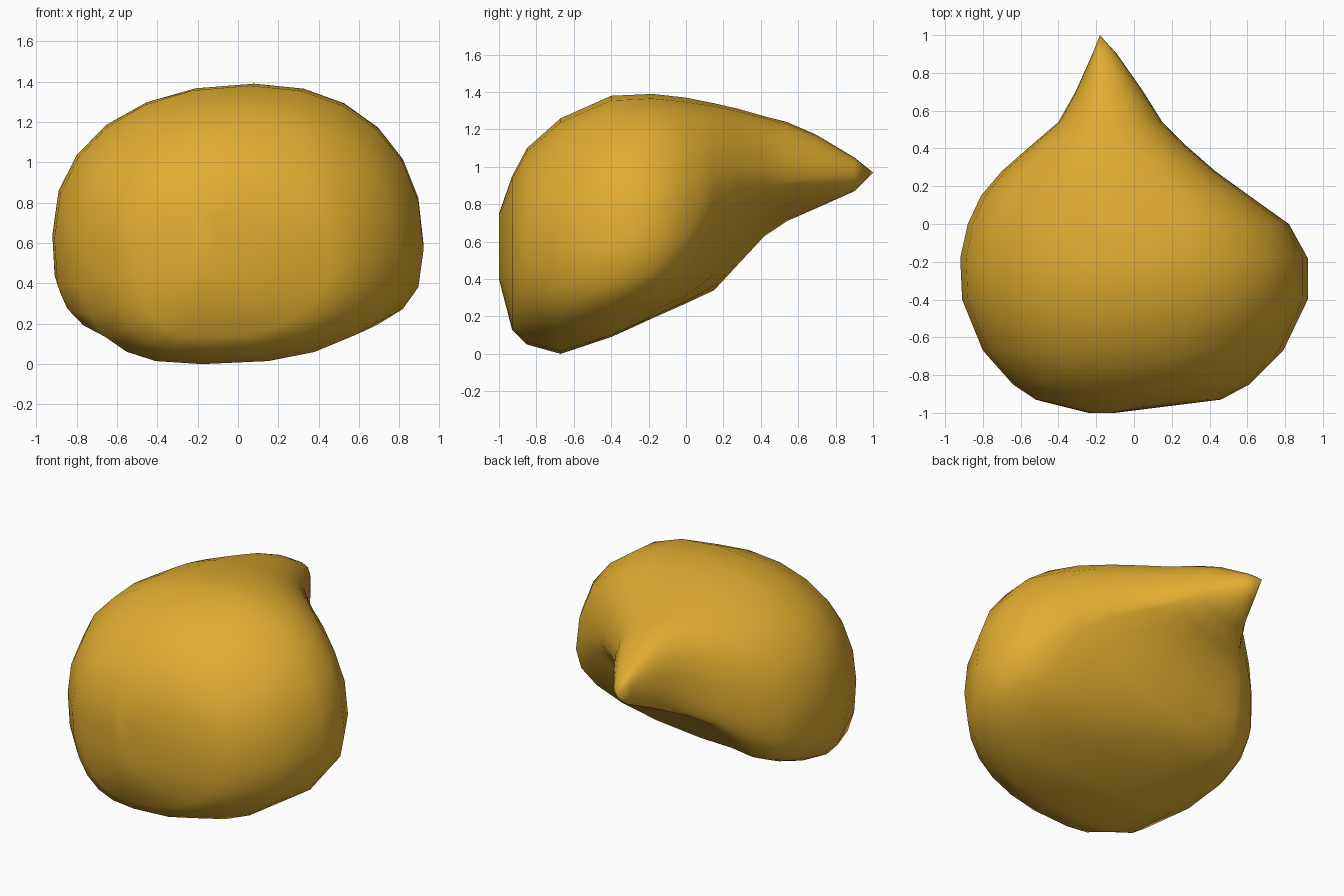
import bpy
import bmesh
from math import cos, sin, tau
from mathutils import Vector

default_cube = bpy.data.objects.get("Cube")
if default_cube:
    bpy.data.objects.remove(default_cube, do_unlink=True)

SIDES = 24
UPPER_POWER = 2.2


def make_material(name, colour):
    material = bpy.data.materials.new(name)
    material.use_nodes = True
    material.diffuse_color = colour
    shader = material.node_tree.nodes["Principled BSDF"]
    shader.inputs["Base Color"].default_value = colour
    shader.inputs["Roughness"].default_value = 0.8
    return material


def cross_section(y, left, left_z, right, right_z, low_x, bottom, high_x, top,
                  left_power, right_power):
    """Section through its left, right, lowest and highest points.
    Each quarter between them is a superellipse; the powers set how square
    the two lower quarters are."""
    points = []
    for step in range(SIDES):
        angle = tau * step / SIDES
        across, upward = cos(angle), sin(angle)
        side_x, side_z = (right, right_z) if across > 0 else (left, left_z)
        pole_x, pole_z = (high_x, top) if upward > 0 else (low_x, bottom)
        power = right_power if across > 0 else left_power
        if upward > 0:
            power = UPPER_POWER
        out = abs(across) ** (2 / power)
        rise = abs(upward) ** (2 / power)
        points.append(Vector((pole_x + out * (side_x - pole_x), y,
                              side_z + rise * (pole_z - side_z))))
    return points


def loft(name, sections, tip, material):
    """Skin the sections in order, capping the first and closing on the tip."""
    bm = bmesh.new()
    rings = [[bm.verts.new(p) for p in cross_section(*s)] for s in sections]
    for near, far in zip(rings, rings[1:]):
        for i in range(SIDES):
            j = (i + 1) % SIDES
            bm.faces.new((near[i], near[j], far[j], far[i]))
    bm.faces.new(rings[0])
    end = bm.verts.new(tip)
    for i in range(SIDES):
        bm.faces.new((rings[-1][i], rings[-1][(i + 1) % SIDES], end))
    bmesh.ops.recalc_face_normals(bm, faces=bm.faces)
    for face in bm.faces:
        face.smooth = True
    mesh = bpy.data.meshes.new(name)
    bm.to_mesh(mesh)
    bm.free()
    mesh.materials.append(material)
    body = bpy.data.objects.new(name, mesh)
    bpy.context.collection.objects.link(body)
    return body


# Sections from the blunt front to the drawn-out tail, in the order:
# y, left x and z, right x and z, lowest x and z, highest x and z, powers
body_sections = [
    (-1, -.24, .6, -.1, .6, -.17, .4, -.17, .75, 2, 2),
    (-.93, -.52, .6, .46, .55, -.17, .13, -.05, .95, 2.4, 2.3),
    (-.85, -.64, .6, .61, .54, -.18, .05, -.03, 1.1, 2.5, 2.4),
    (-.67, -.8, .6, .79, .55, -.18, 0, 0, 1.26, 2.7, 2.5),
    (-.4, -.91, .62, .92, .57, -.18, .09, .06, 1.38, 3.2, 2.9),
    (-.18, -.92, .64, .92, .59, -.4, .19, .08, 1.39, 3.3, 2.9),
    (0, -.88, .64, .82, .63, -.55, .27, .02, 1.37, 3.2, 2.4),
    (.15, -.81, .65, .61, .8, -.6, .34, -.05, 1.34, 2.8, 1.4),
    (.28, -.7, .7, .43, .87, -.57, .48, -.11, 1.31, 2.3, 1.3),
    (.42, -.54, .79, .27, .9, -.49, .63, -.15, 1.27, 2, 1.3),
    (.54, -.4, .86, .15, .92, -.37, .71, -.16, 1.24, 2, 1.4),
    (.7, -.31, .92, .05, .95, -.24, .78, -.17, 1.17, 2, 1.7),
    (.9, -.22, .96, -.09, .96, -.18, .87, -.18, 1.05, 2, 2),
]

# Single smooth body ending in a point
ochre = make_material("ochre yellow", (.75, .42, .03, 1))
loft("teardrop_body", body_sections, (-.18, 1, .97), ochre)
